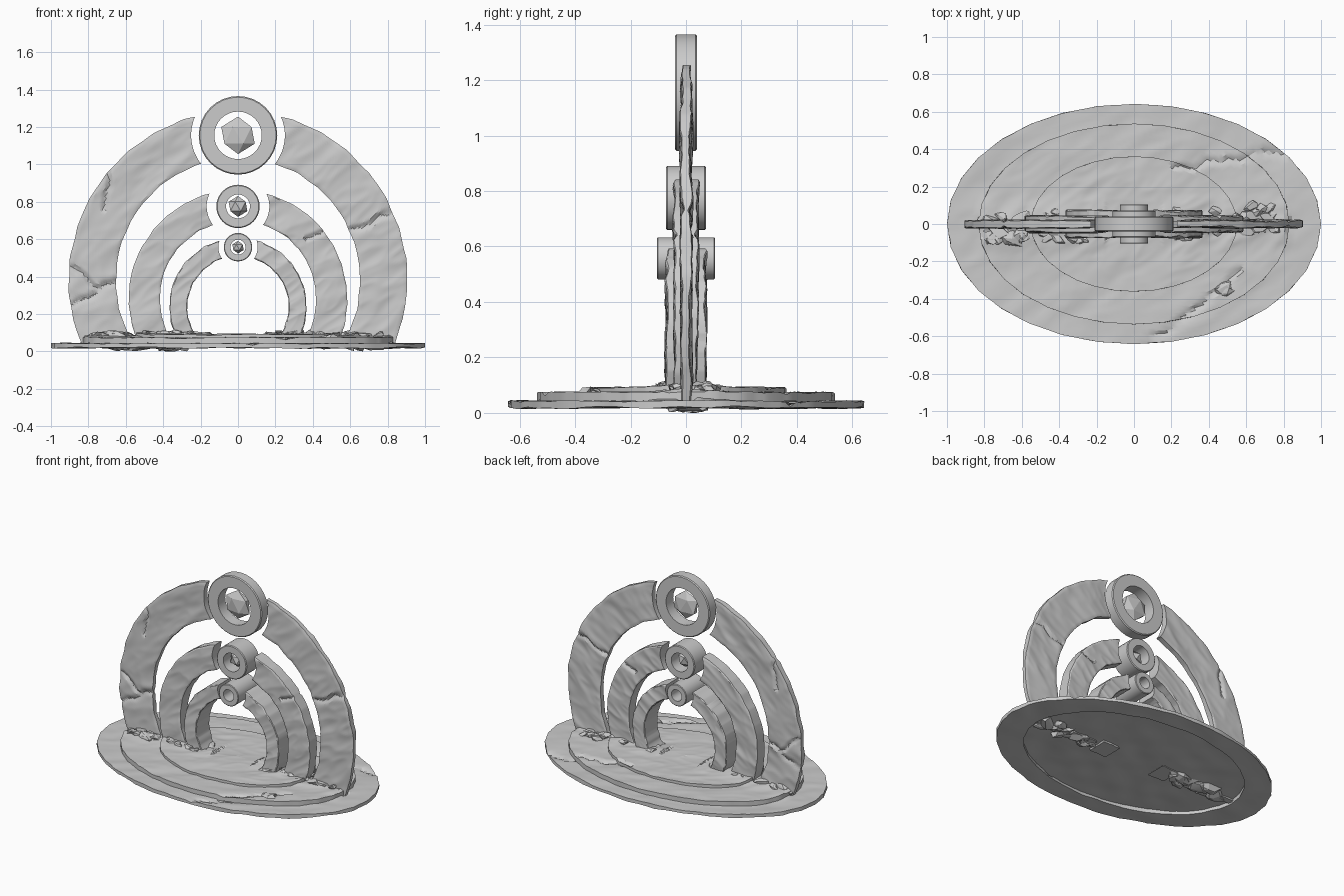
import bpy, bmesh, math, random
from math import sin, cos, pi, asin, sqrt
from mathutils import Vector, Matrix, noise

if "Cube" in bpy.data.objects:
    bpy.data.objects.remove(bpy.data.objects["Cube"])

random.seed(4)


def finish(name, bm, angle=25):
    bmesh.ops.recalc_face_normals(bm, faces=bm.faces[:])
    me = bpy.data.meshes.new(name)
    bm.to_mesh(me)
    bm.free()
    ob = bpy.data.objects.new(name, me)
    bpy.context.collection.objects.link(ob)
    bpy.ops.object.select_all(action='DESELECT')
    ob.select_set(True)
    bpy.context.view_layer.objects.active = ob
    if angle:
        bpy.ops.object.shade_smooth_by_angle(angle=math.radians(angle))


def facet(t, n):
    # radius factor turning a circle into an n-sided polygon
    s = 2 * pi / n
    return cos(s / 2) / cos((t % s) - s / 2)


def relief(u, v, seed):
    # slanted, creased stone surface in the range of about -1..1
    a, b = u * .8 + v * .6, v * .8 - u * .6
    q = Vector((a * 3, b * 8, seed))
    ridge = 1 - 3 * abs(noise.noise(q))
    fine = 1 - 3 * abs(noise.noise(q * 2.3 + Vector((5, 2, 1))))
    return 0.5 * noise.noise(q * 0.6) + 0.5 * ridge + 0.25 * fine


def crack(u, v, lines, width):
    # 1 on a wandering crack line, 0 away from it
    best = 0
    for ax, ay, bx, by in lines:
        dx, dy = bx - ax, by - ay
        length = sqrt(dx * dx + dy * dy)
        t = ((u - ax) * dx + (v - ay) * dy) / length
        if 0 <= t <= length:
            d = ((u - ax) * dy - (v - ay) * dx) / length
            d = abs(d + 0.03 * noise.noise(Vector((t * 11, ax, by))))
            best = max(best, 1 - d / width)
    return best


FLOOR_CRACKS = [(.07, -.65, .38, -.42), (.38, -.42, .57, -.24), (.2, .3, .82, .39)]
ARCH_CRACKS = [(-.92, .25, -.64, .38), (-.87, .47, -.74, .34), (-.72, .75, -.68, 1.02),
               (.6, .65, .88, .76), (.36, .6, .52, .7)]


def slab(name, rx, ry, z0, z1, first=1, sides=32):
    # faceted elliptical step with a worn top; first > 1 leaves a hole
    bm = bmesh.new()
    na, nr = 160, 40

    def layer(top):
        rows = []
        for i in range(first, nr + 1):
            row = []
            for j in range(na):
                t = 2 * pi * j / na
                f = facet(t, sides) * i / nr
                if i == nr and j % 80:
                    f *= 1 - 0.006 * abs(noise.noise(Vector((t * 9, z1 * 70, top))))
                x, y = rx * f * cos(t), ry * f * sin(t)
                w = relief(x, y, z1 * 30)
                if top:
                    z = z1 + 0.006 * w - 0.016 * crack(x, y, FLOOR_CRACKS, .02)
                    # stone heaped against the arches
                    if .15 < abs(x) < .82:
                        z += 0.012 * max(0, 1 - abs(y) / .16) * (.7 + w)
                else:
                    z = z0 + 0.008 * noise.noise(Vector((x * 7, y * 7, z0 * 90)))
                row.append(bm.verts.new((x, y, z)))
            rows.append(row)
        c = bm.verts.new((0, 0, z1 if top else z0)) if first == 1 else None
        for j in range(na):
            k = (j + 1) % na
            if c:
                bm.faces.new((c, rows[0][j], rows[0][k]))
            for a, b in zip(rows, rows[1:]):
                bm.faces.new((a[j], b[j], b[k], a[k]))
        return rows

    a, b = layer(True), layer(False)
    for e in ((-1,) if first == 1 else (-1, 0)):
        for j in range(na):
            k = (j + 1) % na
            bm.faces.new((a[e][j], b[e][j], b[e][k], a[e][k]))
    finish(name, bm)


def arch_half(name, side, c, r_in, r_out, half, ring_z, gap):
    # curved stone limb from the base up to a concave end around its ring
    bm = bmesh.new()
    nr, nt = 20, 120
    d = ring_z - c
    grids = []
    for s in (-1, 1):
        g = []
        for i in range(nr + 1):
            r = r_in + (r_out - r_in) * i / nr
            edge = i in (0, nr)
            t0 = asin((0.03 - c) / r)
            t1 = asin(min(1, (r * r + d * d - gap * gap) / (2 * r * d)))
            row = []
            for j in range(nt + 1):
                t = t0 + (t1 - t0) * j / nt
                rr = r * 1.004 * facet(t + .05, 34)
                if edge:
                    rr += 0.005 * noise.noise(Vector((t * 6 * side, r * 9, 3)))
                x, z = side * rr * cos(t), c + rr * sin(t)
                w = relief(x, z, s * 3.7 + half * 50)
                y = half + 0.009 * w - 0.014 * crack(x, z, ARCH_CRACKS, .02)
                if edge:
                    y -= 0.004
                row.append(bm.verts.new((x, s * max(y, .006), z)))
            g.append(row)
        for i in range(nr):
            for j in range(nt):
                bm.faces.new((g[i][j], g[i + 1][j], g[i + 1][j + 1], g[i][j + 1]))
        grids.append(g)

    def rim(g):
        return ([g[0][j] for j in range(nt)] + [g[i][nt] for i in range(nr)]
                + [g[nr][j] for j in range(nt, 0, -1)] + [g[i][0] for i in range(nr, 0, -1)])

    a, b = rim(grids[0]), rim(grids[1])
    for k in range(len(a)):
        n = (k + 1) % len(a)
        bm.faces.new((a[k], a[n], b[n], b[k]))
    finish(name, bm)


def ring(name, z, r_out, r_in, half, bev):
    # bevelled stone ring with its axis along y
    prof = [(r_in, half), (r_out - bev, half), (r_out, half - bev),
            (r_out, bev - half), (r_out - bev, -half), (r_in, -half)]
    bm = bmesh.new()
    n, m = 32, len(prof)
    rows = [[bm.verts.new((r * cos(2 * pi * j / n), y, z + r * sin(2 * pi * j / n)))
             for r, y in prof] for j in range(n)]
    for j in range(n):
        p, q = rows[j], rows[(j + 1) % n]
        for k in range(m):
            bm.faces.new((p[k], p[(k + 1) % m], q[(k + 1) % m], q[k]))
    finish(name, bm, 30)


def gem(name, z, r, depth):
    # flat-faced icosahedron squeezed to fit inside its ring
    bm = bmesh.new()
    bmesh.ops.create_icosphere(bm, subdivisions=1, radius=1)
    m = (Matrix.Translation((0, 0, z)) @ Matrix.Diagonal((r, depth, r, 1))
         @ Matrix.Rotation(pi, 4, 'Z'))
    bmesh.ops.transform(bm, matrix=m, verts=bm.verts)
    finish(name, bm, 0)


def rubble(name, x0, x1, y0, y1, count, z=.085, size=.04):
    # heap of angular, flattened stones
    bm = bmesh.new()
    for _ in range(count):
        ox, oy = random.uniform(x0, x1), random.uniform(y0, y1)
        s = size * random.uniform(.6, 1.3)
        turn = Matrix.Rotation(random.uniform(-.8, .8), 3, 'Z') @ Matrix.Rotation(
            random.uniform(-.4, .4), 3, 'Y')
        pts = []
        for _ in range(16):
            p = Vector([random.gauss(0, 1) for _ in range(3)]).normalized()
            p = turn @ Vector((p.x * s * 1.4, p.y * s * .8, p.z * s * .5))
            pts.append(bm.verts.new((ox + p.x, oy + p.y, max(0, z + p.z))))
        hull = bmesh.ops.convex_hull(bm, input=pts)
        junk = [v for v in hull['geom_interior'] if isinstance(v, bmesh.types.BMVert)]
        bmesh.ops.delete(bm, geom=junk, context='VERTS')
    finish(name, bm, 12)


# stepped oval base; the lowest step is an open oval
slab("lower_step", 1.0, .643, .019, .041, first=32)
slab("middle_step", .832, .537, .04, .072)
slab("upper_step", .552, .362, .055, .09)

# three nested arches, each with a ring and a floating gem
SETS = [("outer", .38, .652, .903, .018, 1.155, .25, .21, .127, .04, .1, .036, .006),
        ("middle", .28, .418, .583, .042, .775, .167, .116, .064, .072, .056, .05, .005),
        ("inner", .238, .27, .367, .07, .557, .105, .076, .04, .105, .034, .034, .004)]
for n, c, ri, ro, h, rz, gap, a, b, rh, g, gd, bev in SETS:
    for side, tag in ((-1, "left"), (1, "right")):
        arch_half(f"{n}_arch_{tag}", side, c, ri, ro, h, rz, gap)
    ring(f"{n}_ring", rz, a, b, rh, bev)
    gem(f"{n}_gem", rz, g, gd)

# rubble around the arch feet and on the floor
rubble("rubble_left_outer", -.78, -.58, -.09, .04, 18, .082, .045)
rubble("rubble_left_inner", -.5, -.22, -.1, .06, 20, .092, .038)
rubble("rubble_right_outer", .58, .74, -.03, .1, 16, .082, .045)
rubble("rubble_right_inner", .22, .55, -.07, .07, 18, .092, .034)
rubble("floor_stones", .45, .5, -.38, -.32, 5, .068, .036)

# broken undersides of the arches
for side, tag in ((-1, "left"), (1, "right")):
    lo, hi = sorted((side * .3, side * .76))
    rubble(f"foot_underside_{tag}", lo, hi, -.04, .04, 16, .038, .06)
